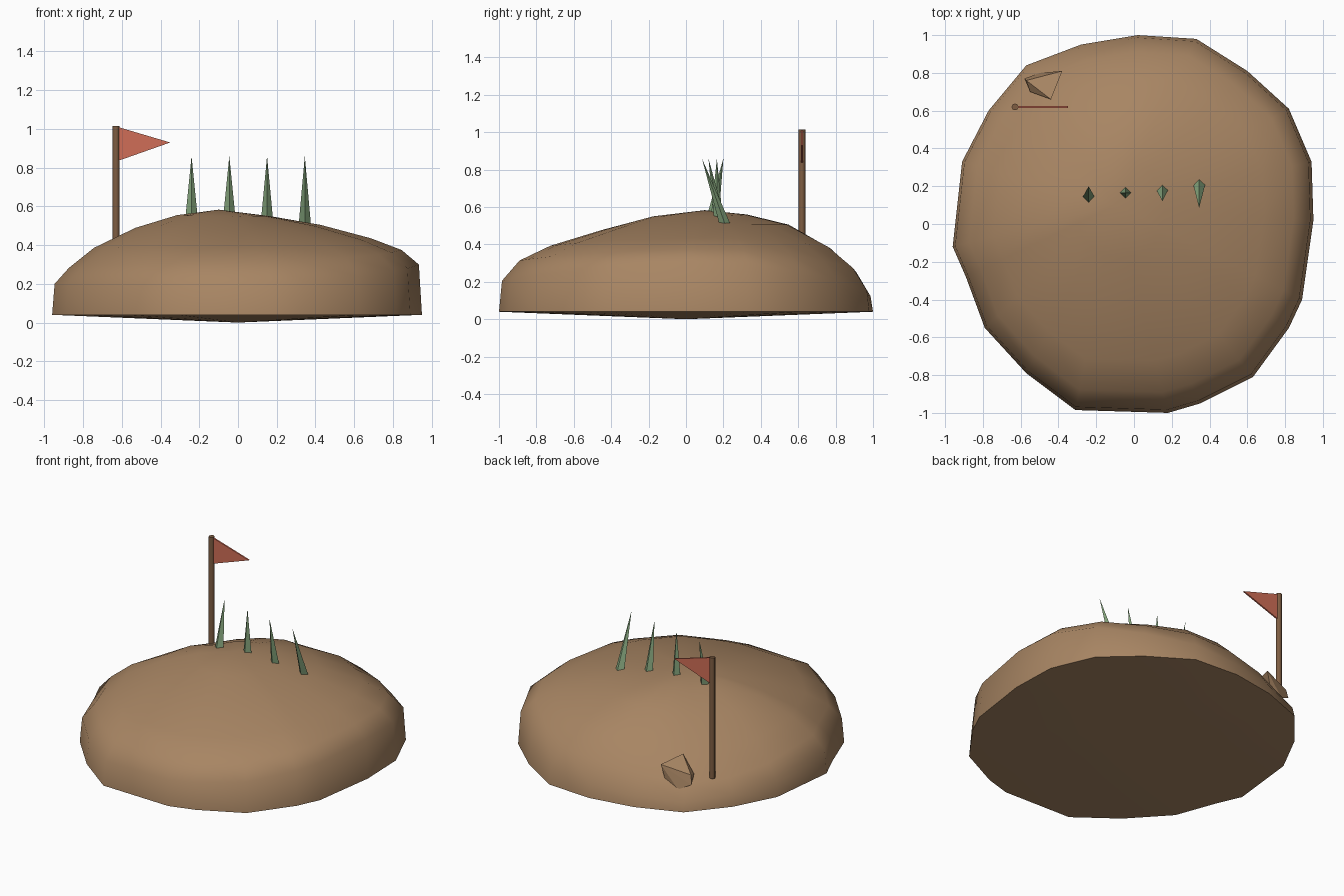
import bpy, bmesh, math
from mathutils import Vector

if "Cube" in bpy.data.objects:
    bpy.data.objects.remove(bpy.data.objects["Cube"])


def material(name, rgb):
    m = bpy.data.materials.new(name)
    m.diffuse_color = (*rgb, 1)
    m.use_nodes = True
    m.node_tree.nodes["Principled BSDF"].inputs["Base Color"].default_value = m.diffuse_color
    return m


EARTH = material("earth_brown", (0.39, 0.235, 0.125))
WOOD = material("pole_brown", (0.21, 0.11, 0.055))
GREEN = material("grass_green", (0.23, 0.37, 0.20))
RED = material("flag_red", (0.63, 0.155, 0.095))


def make(name, bm, mat, angle=None):
    bmesh.ops.recalc_face_normals(bm, faces=bm.faces)
    me = bpy.data.meshes.new(name)
    bm.to_mesh(me)
    bm.free()
    ob = bpy.data.objects.new(name, me)
    bpy.context.collection.objects.link(ob)
    me.materials.append(mat)
    if angle:
        bpy.context.view_layer.objects.active = ob
        ob.select_set(True)
        bpy.ops.object.shade_smooth_by_angle(angle=math.radians(angle))
        ob.select_set(False)
    return ob


def hull(name, points, mat):
    bm = bmesh.new()
    for p in points:
        bm.verts.new(p)
    bmesh.ops.convex_hull(bm, input=bm.verts)
    return make(name, bm, mat)


# mound: irregular outline lofted up to an off-centre peak
OUTLINE = [(0.02, 1), (0.33, 0.98), (0.6, 0.81), (0.82, 0.61), (0.94, 0.33),
           (0.95, 0.02), (0.89, -0.4), (0.82, -0.55), (0.63, -0.81),
           (0.35, -0.95), (0.18, -1), (-0.31, -0.985), (-0.57, -0.79),
           (-0.79, -0.55), (-0.89, -0.28), (-0.96, -0.12), (-0.91, 0.33),
           (-0.77, 0.6), (-0.57, 0.84), (-0.28, 0.95)]
RINGS = [1.0, 0.985, 0.9, 0.75, 0.5, 0.25]
# heights of each ring towards each side
LEFT = [0.04, 0.20, 0.28, 0.385, 0.49, 0.555]
RIGHT = [0.04, 0.30, 0.375, 0.435, 0.505, 0.55]
FRONT = [0.04, 0.20, 0.31, 0.39, 0.475, 0.55]
BACK = [0.04, 0.12, 0.25, 0.375, 0.505, 0.56]
PX, PY = -0.1, 0.1

bm = bmesh.new()
rings = []
for k, f in enumerate(RINGS):
    ring = []
    for x, y in OUTLINE:
        d = Vector((x - PX, y - PY)).normalized()
        z = (d.x ** 2 * (RIGHT if d.x > 0 else LEFT)[k]
             + d.y ** 2 * (BACK if d.y > 0 else FRONT)[k])
        if k and d.x < 0 < d.y:  # the back left corner sags
            z *= 1 - 0.35 * (-2 * d.x * d.y) * f * f
        ring.append(bm.verts.new((PX + (x - PX) * f, PY + (y - PY) * f, z)))
    rings.append(ring)
n = len(OUTLINE)
peak = bm.verts.new((PX, PY, 0.583))
foot = bm.verts.new((0, 0, 0))
for i in range(n):
    j = (i + 1) % n
    for a, b in zip(rings, rings[1:]):
        bm.faces.new((a[i], a[j], b[j], b[i]))
    bm.faces.new((rings[-1][i], rings[-1][j], peak))
    bm.faces.new((rings[0][j], rings[0][i], foot))
make("mound", bm, EARTH, 65)

# small stone by the flag
hull("stone", [(-0.58, 0.77, 0.20), (-0.55, 0.70, 0.24), (-0.44, 0.66, 0.33),
               (-0.38, 0.81, 0.30), (-0.42, 0.80, 0.16), (-0.50, 0.80, 0.16),
               (-0.57, 0.76, 0.26)], EARTH)

# flag pole
bm = bmesh.new()
bmesh.ops.create_cone(bm, cap_ends=True, segments=8, radius1=0.018,
                      radius2=0.018, depth=0.81)
bmesh.ops.translate(bm, verts=bm.verts, vec=(-0.63, 0.62, 0.61))
make("flag_pole", bm, WOOD, 50)

# pennant
hull("flag", [(x, 0.62 + s, z) for s in (-0.005, 0.005)
              for x, z in ((-0.62, 1.01), (-0.62, 0.835), (-0.35, 0.93))], RED)

# grass blades: four-sided spikes leaning progressively forward
for i, (x, base_y, tip_y, base_z) in enumerate((
        (-0.24, 0.14, 0.20, 0.53), (-0.045, 0.165, 0.165, 0.53),
        (0.15, 0.185, 0.12, 0.51), (0.345, 0.215, 0.085, 0.49))):
    r = 0.033
    hull(f"grass_blade_{i + 1}",
         [(x - r, base_y, base_z), (x + r, base_y, base_z),
          (x, base_y - r, base_z + 0.005), (x, base_y + r, base_z - 0.005),
          (x, tip_y, 0.86)], GREEN)
